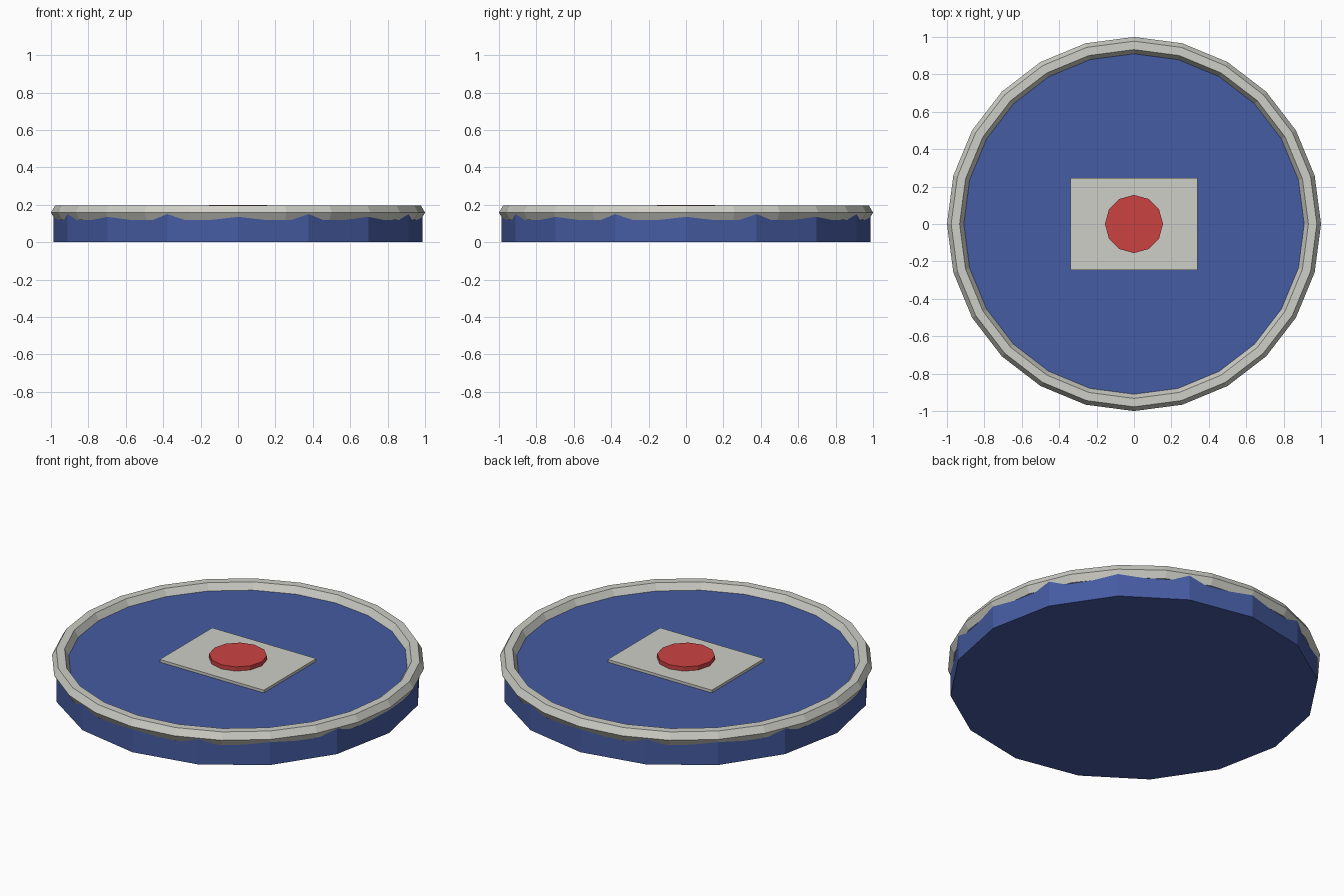
import bpy
import bmesh
import math
from mathutils import Matrix

if "Cube" in bpy.data.objects:
    bpy.data.objects.remove(bpy.data.objects["Cube"])


def material(name, rgb):
    mat = bpy.data.materials.new(name)
    mat.diffuse_color = (*rgb, 1.0)
    mat.use_nodes = True
    mat.node_tree.nodes["Principled BSDF"].inputs["Base Color"].default_value = mat.diffuse_color
    return mat


BLUE = material("blue", (0.06, 0.106, 0.36))
GREY = material("light grey", (0.62, 0.62, 0.57))
RED = material("red", (0.60, 0.055, 0.055))


def add_object(name, bm, mat):
    bmesh.ops.recalc_face_normals(bm, faces=bm.faces[:])
    mesh = bpy.data.meshes.new(name)
    bm.to_mesh(mesh)
    bm.free()
    mesh.materials.append(mat)
    obj = bpy.data.objects.new(name, mesh)
    bpy.context.collection.objects.link(obj)
    return obj


def disc(name, sides, radius, z0, z1, mat):
    """Capped prism with a corner on the x axis."""
    bm = bmesh.new()
    ring = [bm.verts.new((radius * math.cos(i * math.tau / sides),
                          radius * math.sin(i * math.tau / sides), z0))
            for i in range(sides)]
    base = bm.faces.new(ring)
    ext = bmesh.ops.extrude_face_region(bm, geom=[base], use_keep_orig=True)
    for v in ext["geom"]:
        if isinstance(v, bmesh.types.BMVert):
            v.co.z = z1
    return add_object(name, bm, mat)


def ring(name, major, minor, z, segments, sides, mat):
    """Faceted torus."""
    bm = bmesh.new()
    loops = []
    for i in range(segments):
        a = i * math.tau / segments
        loop = []
        for j in range(sides):
            b = j * math.tau / sides
            r = major + minor * math.cos(b)
            loop.append(bm.verts.new((r * math.cos(a), r * math.sin(a),
                                      z + minor * math.sin(b))))
        loops.append(loop)
    for i in range(segments):
        p, q = loops[i], loops[(i + 1) % segments]
        for j in range(sides):
            k = (j + 1) % sides
            bm.faces.new((p[j], q[j], q[k], p[k]))
    return add_object(name, bm, mat)


def box(name, size, z0, z1, mat):
    bm = bmesh.new()
    bmesh.ops.create_cube(bm, size=1.0, matrix=Matrix.Translation(
        (0, 0, (z0 + z1) / 2)) @ Matrix.Diagonal((*size, z1 - z0, 1)))
    return add_object(name, bm, mat)


# Round base with a raised rim
disc("base", 16, 0.987, 0.0, 0.158, BLUE)
ring("rim", 0.955, 0.045, 0.158, 24, 6, GREY)

# Centre plate and button
box("centre_plate", (0.68, 0.49), 0.15, 0.174, GREY)
disc("button", 12, 0.155, 0.165, 0.199, RED)
